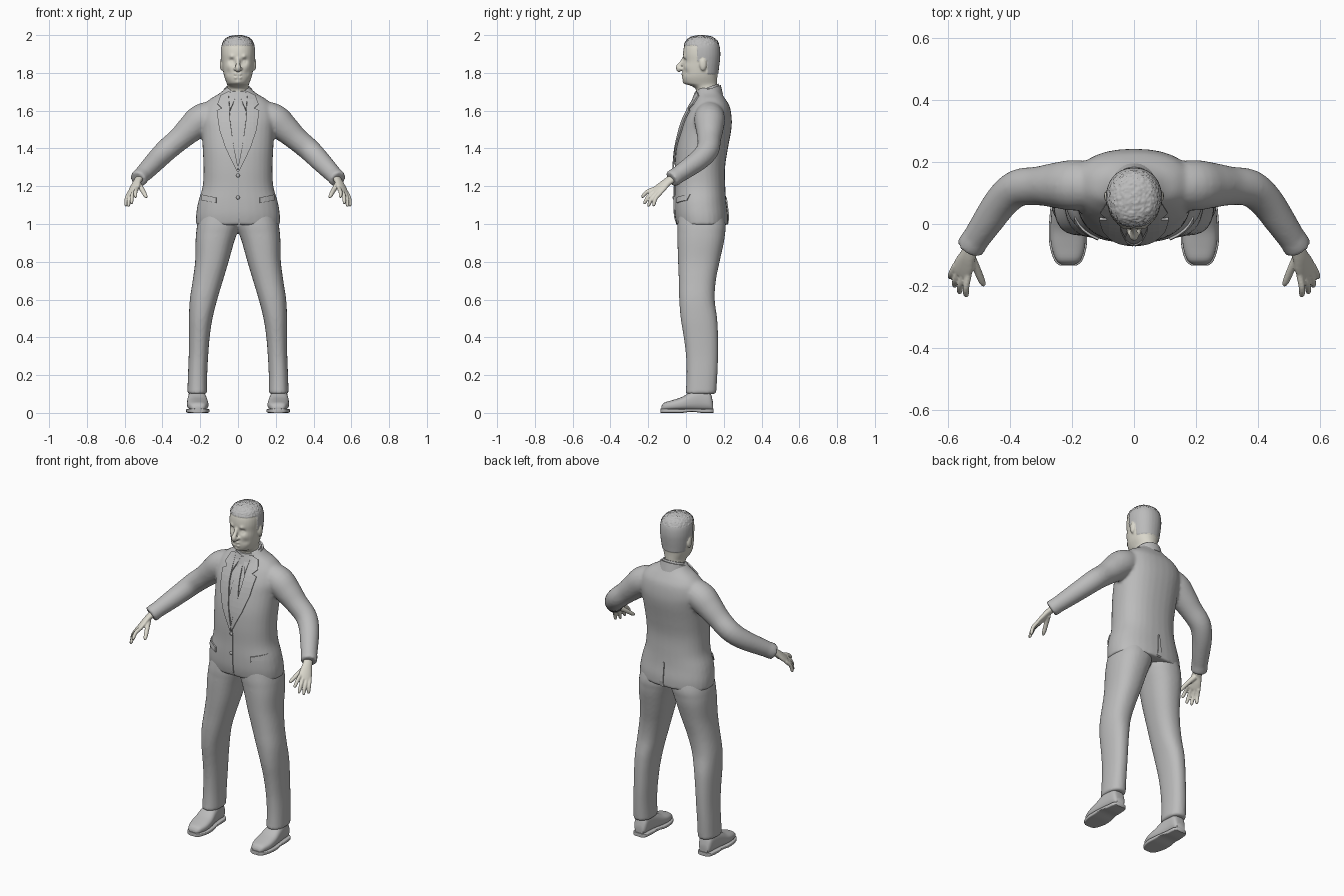
import bpy, bmesh, math, random
from mathutils import Vector
from mathutils.bvhtree import BVHTree

random.seed(4)
if "Cube" in bpy.data.objects:
    bpy.data.objects.remove(bpy.data.objects["Cube"])


def material(name, colour):
    m = bpy.data.materials.new(name)
    m.use_nodes = True
    m.diffuse_color = (*colour, 1)
    m.node_tree.nodes["Principled BSDF"].inputs["Base Color"].default_value = (*colour, 1)
    return m


GREY = material("matte_grey", (0.5, 0.5, 0.5))
SKIN = material("pale_skin", (0.71, 0.69, 0.61))


def densify(rows, k=4):
    """Catmull-Rom interpolation between rows of numbers."""
    out = []
    for i in range(len(rows) - 1):
        a, b, c, d = (rows[max(0, min(len(rows) - 1, i + j))] for j in (-1, 0, 1, 2))
        for s in range(k):
            t = s / k
            out.append([0.5 * (2 * q + (r - p) * t + (2 * p - 5 * q + 4 * r - w) * t * t
                               + (3 * q - p - 3 * r + w) * t ** 3)
                        for p, q, r, w in zip(a, b, c, d)])
    return out + [list(rows[-1])]


def skin_rings(bm, rings):
    loops = [[bm.verts.new(p) for p in ring] for ring in rings]
    n = len(loops[0])
    for a, b in zip(loops, loops[1:]):
        for i in range(n):
            bm.faces.new((a[i], a[(i + 1) % n], b[(i + 1) % n], b[i]))
    bm.faces.new(loops[0][::-1])
    bm.faces.new(loops[-1])


def oval(n, power):
    for i in range(n):
        a = math.tau * i / n
        yield tuple(math.copysign(abs(v) ** (2 / power), v) for v in (math.cos(a), math.sin(a)))


def loft(bm, rows, axis="z", power=2.3, n=32):
    """Rows are: height along the axis, then low and high limits of both cross directions."""
    rings = []
    for h, a0, a1, b0, b1 in densify(rows):
        ring = [((a0 + a1) / 2 + (a1 - a0) / 2 * u, (b0 + b1) / 2 + (b1 - b0) / 2 * v)
                for u, v in oval(n, power)]
        rings.append([(p, q, h) if axis == "z" else (p, h, q) for p, q in ring])
    skin_rings(bm, rings)


def tube(bm, rows, wide=(0, 1, 0), n=20):
    """Rows are: x, y, z, radius along wide, radius across it."""
    rows = densify([r if len(r) == 5 else (*r, r[3]) for r in rows])
    pts = [Vector(r[:3]) for r in rows]
    rings = []
    for i, r in enumerate(rows):
        t = (pts[min(i + 1, len(pts) - 1)] - pts[max(i - 1, 0)]).normalized()
        u = Vector(wide) - t * t.dot(Vector(wide))
        u.normalize()
        v = t.cross(u)
        rings.append([pts[i] + u * r[3] * c + v * r[4] * s for c, s in oval(n, 2)])
    skin_rings(bm, rings)


def ball(bm, centre, radii):
    for v in bmesh.ops.create_uvsphere(bm, u_segments=16, v_segments=10, radius=1)["verts"]:
        v.co = Vector(centre) + Vector(a * b for a, b in zip(v.co, radii))


def mirror(bm):
    copy = bmesh.ops.duplicate(bm, geom=bm.verts[:] + bm.edges[:] + bm.faces[:])
    for g in copy["geom"]:
        if isinstance(g, bmesh.types.BMVert):
            g.co.x *= -1


def finish(bm, name, mat, voxel=0, smooth=3, solid=0):
    """Turn the pieces into one object, optionally fused and softened."""
    bmesh.ops.recalc_face_normals(bm, faces=bm.faces[:])
    me = bpy.data.meshes.new(name)
    bm.to_mesh(me)
    bm.free()
    ob = bpy.data.objects.new(name, me)
    bpy.context.scene.collection.objects.link(ob)
    if voxel:
        m = ob.modifiers.new("fuse", "REMESH")
        m.mode, m.voxel_size = "VOXEL", voxel
        m = ob.modifiers.new("soften", "SMOOTH")
        m.factor, m.iterations = 0.5, smooth
    if solid:
        m = ob.modifiers.new("thickness", "SOLIDIFY")
        m.thickness, m.offset = solid, 0
    if ob.modifiers:
        dg = bpy.context.evaluated_depsgraph_get()
        me = bpy.data.meshes.new_from_object(ob.evaluated_get(dg))
        ob.modifiers.clear()
        ob.data = me
    me.materials.clear()
    me.materials.append(mat)
    for p in me.polygons:
        p.use_smooth = not solid
    if not (voxel or solid):
        bpy.context.view_layer.objects.active = ob
        bpy.ops.object.select_all(action="DESELECT")
        ob.select_set(True)
        bpy.ops.object.shade_smooth_by_angle(angle=math.radians(45))
    return ob


def mirror_object(ob, name):
    me = ob.data.copy()
    for v in me.vertices:
        v.co.x *= -1
    me.flip_normals()
    new = bpy.data.objects.new(name, me)
    bpy.context.scene.collection.objects.link(new)
    return new


# Jacket: body and both sleeves fused
bm = bmesh.new()
tube(bm, [(.1, .125, 1.59, .07), (.19, .125, 1.555, .082), (.25, .125, 1.505, .074),
          (.31, .123, 1.45, .063), (.375, .116, 1.395, .06), (.425, .075, 1.345, .056),
          (.475, .005, 1.293, .05), (.527, -.072, 1.24, .042)])
tube(bm, [(.513, -.05, 1.255, .046), (.53, -.078, 1.236, .046)])
mirror(bm)
body = [(.995, .222, -.05, .222), (1.05, .222, -.06, .222), (1.12, .21, -.062, .213),
        (1.2, .187, -.06, .208), (1.3, .183, -.06, .207), (1.4, .187, -.052, .222),
        (1.5, .193, -.03, .24), (1.56, .2, -.01, .242), (1.62, .185, .02, .232),
        (1.66, .15, .045, .21), (1.69, .1, .055, .19), (1.72, .065, .06, .175)]
loft(bm, [(z, -w, w, f, b) for z, w, f, b in body])
jacket = finish(bm, "jacket", GREY, voxel=.009, smooth=4)
surface = BVHTree.FromPolygons([v.co.copy() for v in jacket.data.vertices],
                               [p.vertices[:] for p in jacket.data.polygons])


def plate(name, outline, lift=.004, back=False, both=False, solid=.008):
    """Cloth panel cut from an x, z outline and laid on the jacket."""
    bm = bmesh.new()
    bm.faces.new([bm.verts.new((x, 0, z)) for x, z in outline])
    for i in range(-12, 13):
        for co, no in (((i * .02, 0, 0), (1, 0, 0)), ((0, 0, 1.36 + i * .03), (0, 0, 1))):
            bmesh.ops.bisect_plane(bm, geom=bm.verts[:] + bm.edges[:] + bm.faces[:],
                                   plane_co=co, plane_no=no)
    way = -1 if back else 1
    for v in bm.verts:
        hit = surface.ray_cast(Vector((v.co.x, -way, v.co.z)), Vector((0, way, 0)))[0]
        if hit is None:
            hit = surface.find_nearest(Vector((v.co.x, -.05 * way, v.co.z)))[0]
        v.co.y = hit.y - way * lift
    ob = finish(bm, name, GREY, solid=solid)
    if both:
        ob.name = "left_" + name
        mirror_object(ob, "right_" + name)


# Shirt front, tie, lapels, pocket flaps and edges
plate("tie", [(-.016, 1.68), (.016, 1.68), (.012, 1.635), (.03, 1.45), (0, 1.32),
              (-.03, 1.45), (-.012, 1.635)], lift=.003)
plate("lapel", [(.05, 1.7), (.09, 1.68), (.108, 1.635), (.085, 1.612), (.112, 1.6),
                (.098, 1.5), (.065, 1.4), (.004, 1.275), (0, 1.3), (.024, 1.42), (.042, 1.55)],
      lift=.008, both=True)
plate("shirt_collar_point", [(.004, 1.69), (.05, 1.7), (.042, 1.6)], lift=.008, both=True)
plate("pocket_flap", [(.115, 1.14), (.19, 1.155), (.19, 1.125), (.115, 1.11)], both=True)
plate("front_edge", [(-.006, 1.285), (.006, 1.285), (.012, 1.0), (0, 1.0)], lift=.001)
plate("back_vent", [(-.004, 1.14), (.004, 1.14), (.02, 1.0), (-.006, 1.0)], lift=.002, back=True)

# Buttons
for i, z in enumerate((1.257, 1.14)):
    bm = bmesh.new()
    hit = surface.ray_cast(Vector((0, -1, z)), Vector((0, 1, 0)))[0]
    ball(bm, hit - Vector((0, .004, 0)), (.01, .006, .01))
    finish(bm, f"jacket_button_{i + 1}", GREY)

# Collars, higher behind the neck
for name, grow, z0, z1 in (("jacket_collar", .016, 1.655, 1.71), ("shirt_collar", .004, 1.68, 1.722)):
    bm = bmesh.new()
    loft(bm, [(z0, -.075 - grow, .075 + grow, .035 - grow, .18 + grow),
              (z1, -.06 - grow, .06 + grow, .05 - grow / 2, .168 + grow)], power=2)
    for v in bm.verts:
        v.co.z += (v.co.y - .11) * .35
    finish(bm, name, GREY)

# Trousers: two legs fused at the hips
bm = bmesh.new()
loft(bm, [(1.1, -.02, .19, -.035, .19), (1.0, -.01, .215, -.045, .21), (.95, .005, .222, -.045, .207),
          (.9, .022, .225, -.045, .2), (.8, .05, .227, -.042, .178), (.7, .08, .24, -.038, .158),
          (.6, .11, .255, -.036, .152), (.5, .135, .26, -.028, .165), (.4, .15, .26, -.012, .17),
          (.3, .158, .261, 0, .17), (.2, .163, .265, .003, .166), (.1, .163, .268, -.002, .16)])
mirror(bm)
finish(bm, "trousers", GREY, voxel=.009)

# Shoes: rounded upper on a welted sole
upper = [(-.13, .19, .235, .035), (-.115, .172, .252, .054), (-.07, .158, .267, .068),
         (-.02, .158, .27, .085), (.03, .166, .267, .115), (.08, .173, .262, .13),
         (.125, .177, .256, .115), (.142, .19, .243, .06)]
bm = bmesh.new()
loft(bm, [(y, a, b, .012, top) for y, a, b, top in upper], axis="y", power=2.6)
shoe = finish(bm, "left_shoe", GREY)
mirror_object(shoe, "right_shoe")
bm = bmesh.new()
loft(bm, [(y * 1.03, a - .005, b + .005, 0 if abs(y - .03) > .03 else .006, .022)
          for y, a, b, top in upper], axis="y", power=6)
sole = finish(bm, "left_sole", GREY)
mirror_object(sole, "right_sole")

# Hands: palm, four fingers and thumb
across = Vector((.75, .55, -.4)).normalized()
bm = bmesh.new()
tube(bm, [(.515, -.055, 1.25, .026, .022), (.535, -.1, 1.222, .028, .017), (.547, -.13, 1.195, .036, .016),
          (.557, -.153, 1.174, .037, .013), (.562, -.165, 1.165, .03, .009)], wide=across)
tips = ((.543, -.236, 1.142), (.565, -.225, 1.108), (.581, -.203, 1.094), (.595, -.175, 1.095))
for offset, tip in zip((-.028, -.01, .01, .028), tips):
    base, tip = Vector((.555, -.148, 1.177)) + across * offset, Vector(tip)
    mid = base.lerp(tip, .5) + Vector((.004, -.006, .006))
    tube(bm, [(*base, .011), (*mid, .0105), (*base.lerp(tip, .9), .009), (*tip, .004)], n=12)
tube(bm, [(.528, -.105, 1.212, .016), (.508, -.145, 1.183, .013), (.491, -.185, 1.152, .011),
          (.484, -.2, 1.14, .005)], n=12)
hand = finish(bm, "left_hand", SKIN, voxel=.004, smooth=2)
mirror_object(hand, "right_hand")

# Head: skull and neck, nose and ears fused
bm = bmesh.new()
skull = [(1.65, .062, .05, .17), (1.71, .057, .053, .165), (1.732, .056, .025, .165),
         (1.745, .06, -.008, .165), (1.78, .073, -.018, .166), (1.82, .08, -.017, .17),
         (1.86, .084, -.014, .175), (1.9, .087, -.016, .178), (1.94, .084, -.01, .174),
         (1.97, .071, .006, .16), (1.987, .048, .03, .135), (1.995, .015, .065, .1)]
loft(bm, [(z, -w, w, f, b) for z, w, f, b in skull], power=2.2)
tube(bm, [(0, -.008, 1.88, .01), (0, -.026, 1.85, .011), (0, -.04, 1.828, .015), (0, -.026, 1.812, .015)])
for side in (-1, 1):
    ball(bm, (side * .087, .09, 1.845), (.01, .019, .033))
    ball(bm, (side * .014, -.024, 1.822), (.01, .012, .009))
head = finish(bm, "head", SKIN, voxel=.005, smooth=3)
head.data.materials.append(GREY)

# Sculpt the face: x, z, reach, push towards the front
features = [(.034, 1.863, .014, -.012), (.034, 1.86, .008, .006), (.034, 1.886, .011, .007),
            (.05, 1.835, .018, .004), (.012, 1.793, .009, .007), (.012, 1.775, .008, .007),
            (.015, 1.784, .005, -.007), (0, 1.748, .014, .006), (.05, 1.8, .016, -.005)]
for v in head.data.vertices:
    if v.co.y < .05 and v.co.z > 1.735:
        x, z = abs(v.co.x), v.co.z
        v.co.y -= sum(push * math.exp(-((x - fx) ** 2 + (z - fz) ** 2) / (reach * reach))
                      for fx, fz, reach, push in features)


def is_hair(c):
    if abs(c.x) > .087 and c.z < 1.88:
        return False
    return c.z > 1.945 or (c.z > 1.86 and c.y > .06) or (c.z > 1.795 and c.y > .112)


# Cropped hair: raised, with a rough crown
normals = [v.normal.copy() for v in head.data.vertices]
for p in head.data.polygons:
    p.material_index = int(is_hair(p.center))
for v, n in zip(head.data.vertices, normals):
    if is_hair(v.co):
        v.co += n * (.004 + random.uniform(-.003, .003) * (v.co.z > 1.95))
